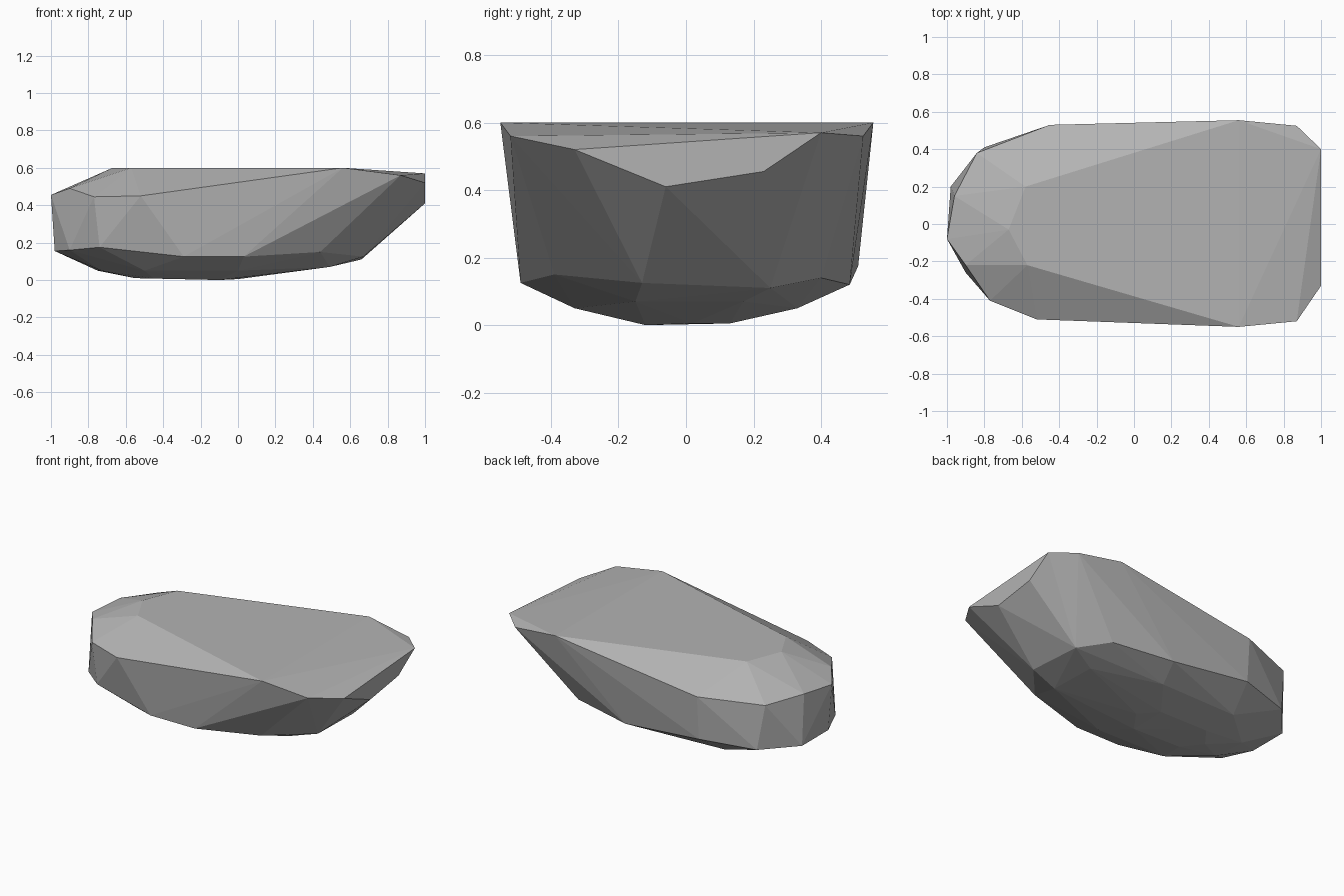
import bpy
import bmesh

cube = bpy.data.objects.get("Cube")
if cube:
    bpy.data.objects.remove(cube, do_unlink=True)

# Plateau and the drooping tip at +x
plateau = [(-.58, .2, .6), (-.67, -.03, .6), (-.57, -.22, .6), (.56, -.55, .6), (.56, .555, .6)]
tip = [(.87, .525, .56), (.87, -.52, .56), (1, .4, .57), (1, -.33, .52),
       (1, .23, .455), (1, -.06, .41)]
# Rim below the sloping shoulder
shoulder = [(-.52, -.51, .45), (-.77, -.41, .445), (-.9, -.22, .49), (-1, -.08, .455),
            (-.96, .15, .47), (-.84, .38, .45), (-.45, .53, .46)]
# Lower rim where the sides turn under
base_rim = [(-.98, .2, .155), (-.98, -.07, .155), (-.9, -.26, .16), (-.74, -.4, .175),
            (-.29, -.49, .125), (.03, -.49, .125), (.44, -.39, .15), (.67, -.13, .125),
            (.66, .25, .11), (.5, .4, .14), (.1, .485, .12), (-.45, .51, .175),
            (-.8, .41, .16)]
# Rounded underside
belly = [(-.75, .1, .05), (-.73, -.12, .05), (-.5, -.32, .05), (0, -.33, .05),
         (.49, -.15, .07), (.48, .17, .07), (.05, .33, .05), (-.5, .32, .05)]
underside = [(-.55, 0, .01), (-.45, -.12, .008), (-.1, -.12, 0), (0, .02, .005),
             (-.1, .13, .005), (-.45, .13, .008)]

# Wrap the points in a faceted stone
bm = bmesh.new()
for point in plateau + tip + shoulder + base_rim + belly + underside:
    bm.verts.new(point)
hull = bmesh.ops.convex_hull(bm, input=bm.verts[:])
bmesh.ops.delete(bm, geom=[v for v in bm.verts if not v.link_faces], context='VERTS')
bmesh.ops.recalc_face_normals(bm, faces=bm.faces[:])

mesh = bpy.data.meshes.new("rock")
bm.to_mesh(mesh)
bm.free()
rock = bpy.data.objects.new("rock", mesh)
bpy.context.scene.collection.objects.link(rock)

# Plain grey stone
stone = bpy.data.materials.new("grey stone")
stone.use_nodes = True
colour = (.45, .45, .45, 1)
stone.diffuse_color = colour
stone.node_tree.nodes["Principled BSDF"].inputs["Base Color"].default_value = colour
mesh.materials.append(stone)
